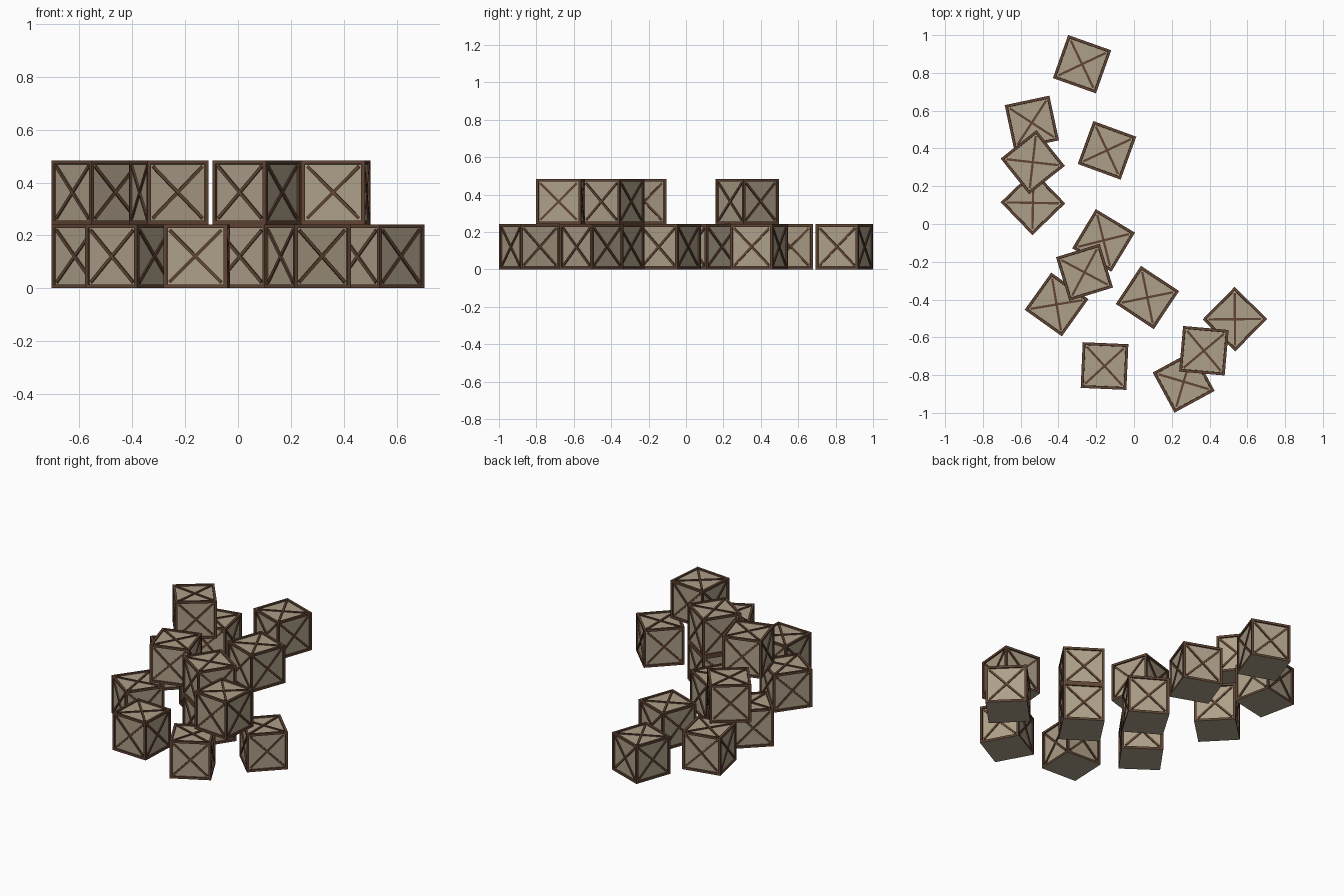
import bpy, bmesh
from math import radians, pi, atan2, hypot
from mathutils import Matrix, Vector

if "Cube" in bpy.data.objects:
    bpy.data.objects.remove(bpy.data.objects["Cube"])

S = 0.242        # crate side
RIM = 0.02       # frame width
DEEP = 0.008     # panel recess


def material(name, rgb):
    m = bpy.data.materials.new(name)
    m.diffuse_color = (*rgb, 1)
    m.use_nodes = True
    m.node_tree.nodes["Principled BSDF"].inputs["Base Color"].default_value = m.diffuse_color
    return m


frame_mat = material("dark_wood", (0.12, 0.06, 0.035))
panel_mat = material("pale_wood", (0.42, 0.35, 0.25))


def crate_mesh():
    bm = bmesh.new()
    bmesh.ops.create_cube(bm, size=S, matrix=Matrix.Translation((0, 0, S / 2)))
    bm.normal_update()
    # frame and recessed panels on every side but the plain bottom
    bottom = [f for f in bm.faces if f.normal.z < -0.5][0]
    panels = [f for f in bm.faces if f is not bottom]
    bmesh.ops.inset_individual(bm, faces=panels, thickness=RIM, depth=0)
    bmesh.ops.inset_individual(bm, faces=panels, thickness=0.001, depth=-DEEP)
    for f in panels + [bottom]:
        f.material_index = 1

    # crossed braces on each recessed panel
    length = (S - 2 * RIM) * 1.414 - 0.008
    centre = Matrix.Translation((0, 0, S / 2))
    turns = [Matrix.Identity(4)]
    turns += [Matrix.Rotation(k * pi / 2, 4, 'Z') @ Matrix.Rotation(pi / 2, 4, 'X')
              for k in range(4)]
    for turn in turns:
        for sign, height in ((1, 0.006), (-1, 0.007)):
            place = Matrix.Translation((0, 0, S / 2 - DEEP + height / 2))
            bmesh.ops.create_cube(
                bm, size=1,
                matrix=centre @ turn @ place @ Matrix.Rotation(sign * pi / 4, 4, 'Z')
                @ Matrix.Diagonal((length, 0.012, height, 1)))
    me = bpy.data.meshes.new("crate")
    bm.to_mesh(me)
    bm.free()
    me.materials.append(frame_mat)
    me.materials.append(panel_mat)
    return me


# x, y, turn in degrees
ground = [
    (-0.275, 0.846, -19.5), (-0.541, 0.536, 12), (-0.535, 0.112, 44),
    (-0.143, 0.390, -20), (-0.161, -0.087, -31), (-0.410, -0.426, -35.5),
    (0.071, -0.389, -33.5), (-0.156, -0.752, -2.5), (0.263, -0.835, 28.5),
    (0.534, -0.504, -44.5)]
stacked = [
    (-0.536, 0.327, 38.5), (-0.262, -0.256, 17),
    (0.071, -0.389, -33.5), (0.370, -0.671, -5)]

mesh = crate_mesh()
for label, level, spots in (("ground_crate", 0, ground), ("stacked_crate", S, stacked)):
    for i, (x, y, turn) in enumerate(spots, 1):
        ob = bpy.data.objects.new(f"{label}_{i}", mesh)
        ob.location = (x, y, level)
        ob.rotation_euler.z = radians(turn)
        bpy.context.collection.objects.link(ob)
